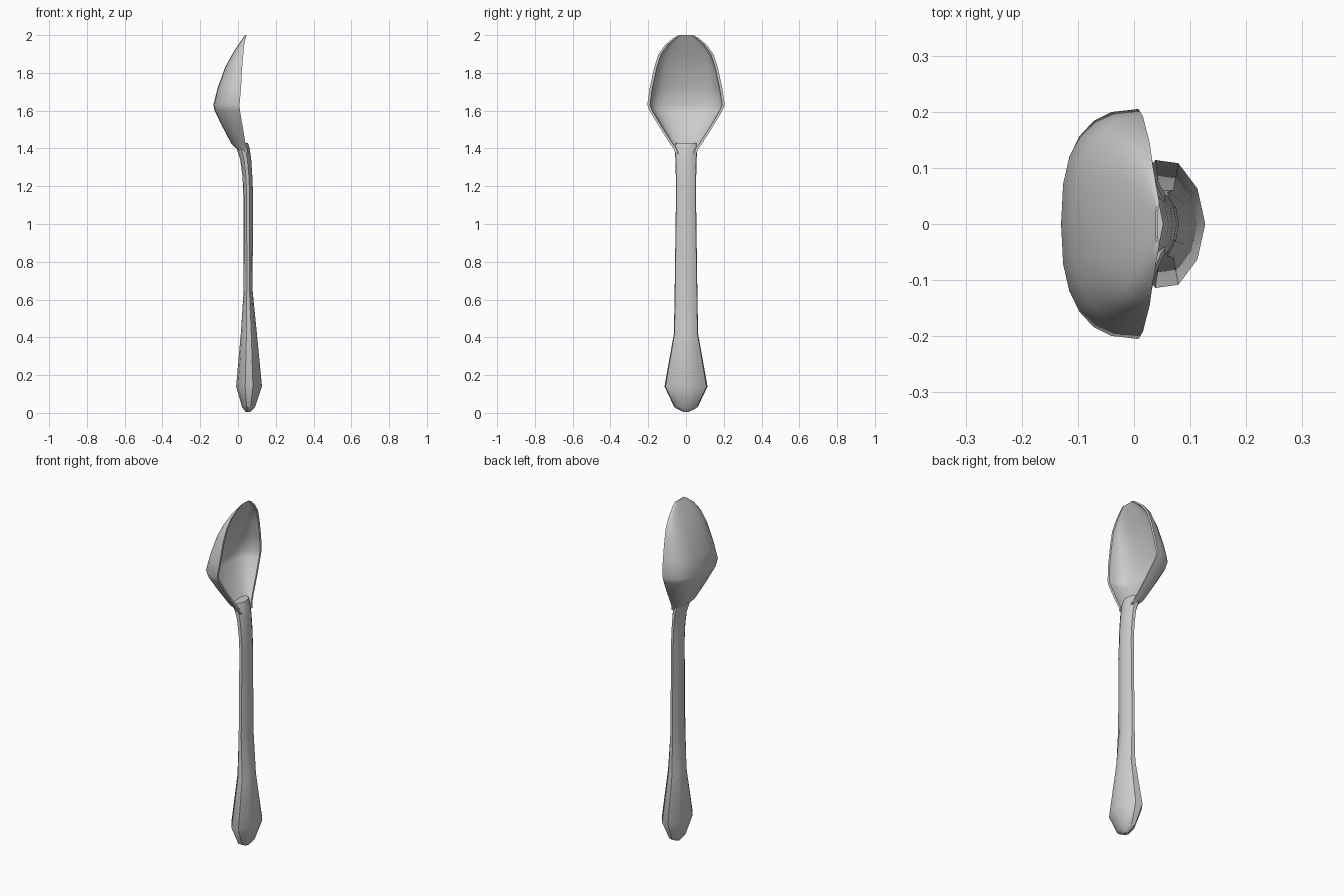
import bpy
import bmesh
import math

if "Cube" in bpy.data.objects:
    bpy.data.objects.remove(bpy.data.objects["Cube"])


def loft(name, rings, angle):
    """Skin a list of equal-length closed rings and cap both ends."""
    bm = bmesh.new()
    loops = [[bm.verts.new(p) for p in ring] for ring in rings]
    n = len(loops[0])
    for a, b in zip(loops, loops[1:]):
        for i in range(n):
            j = (i + 1) % n
            bm.faces.new((a[i], a[j], b[j], b[i]))
    bm.faces.new(loops[0])
    bm.faces.new(loops[-1])
    bmesh.ops.recalc_face_normals(bm, faces=bm.faces)
    mesh = bpy.data.meshes.new(name)
    bm.to_mesh(mesh)
    bm.free()
    obj = bpy.data.objects.new(name, mesh)
    bpy.context.collection.objects.link(obj)
    bpy.ops.object.select_all(action='DESELECT')
    obj.select_set(True)
    bpy.context.view_layer.objects.active = obj
    bpy.ops.object.shade_smooth_by_angle(angle=math.radians(angle))
    return obj


# Handle: faceted section, flared toward the base
def handle_ring(z, x0, x1, w):
    c, d = (x0 + x1) / 2, (x1 - x0) / 2
    section = [(1, 0), (.8, .55), (.3, .95), (-.3, .95 + .05), (-.85, .55),
               (-1, 0), (-.85, -.55), (-.3, -1), (.3, -.95), (.8, -.55)]
    return [(c + d * sx, w * sy, z) for sx, sy in section]


handle_profile = [  # z, back x, front x, half width
    (0.005, .040, .065, .015), (.03, .022, .09, .062), (.14, -.01, .127, .114),
    (.42, .015, .10, .064), (.65, .03, .077, .06), (1.15, .028, .08, .053),
    (1.25, .024, .076, .054), (1.34, .012, .070, .056), (1.40, -.008, .062, .060),
    (1.43, -.010, .052, .055),
]
loft("handle", [handle_ring(*p) for p in handle_profile], 35)


# Bowl: thin shell section, hollow side toward +x
def bowl_ring(z, w, rim, back, inner):
    def arc(width, depth, steps):
        pts = []
        for k in steps:
            t = math.pi * k / 12
            c, s = math.cos(t), max(math.sin(t), 0)
            y = math.copysign(abs(c) ** .78, c) * width
            pts.append((rim + (depth - rim) * s ** .78, y, z))
        return pts
    return arc(w, back, range(13)) + arc(w - min(.014, w * .2), inner, range(12, -1, -1))


bowl_profile = [  # z, half width, rim x, back x, inner floor x
    (1.37, .054, .055, .006, .054), (1.40, .066, .048, -.008, .040),
    (1.425, .085, .040, -.035, .005), (1.52, .145, .024, -.085, -.058),
    (1.60, .193, .010, -.124, -.098), (1.63, .205, .008, -.130, -.105),
    (1.72, .192, .016, -.108, -.088), (1.83, .168, .022, -.068, -.050),
    (1.90, .145, .028, -.030, -.014), (1.95, .108, .033, .002, .014),
    (1.985, .066, .040, .027, .034), (2.0, .038, .045, .038, .042),
]
loft("bowl", [bowl_ring(*p) for p in bowl_profile], 40)
